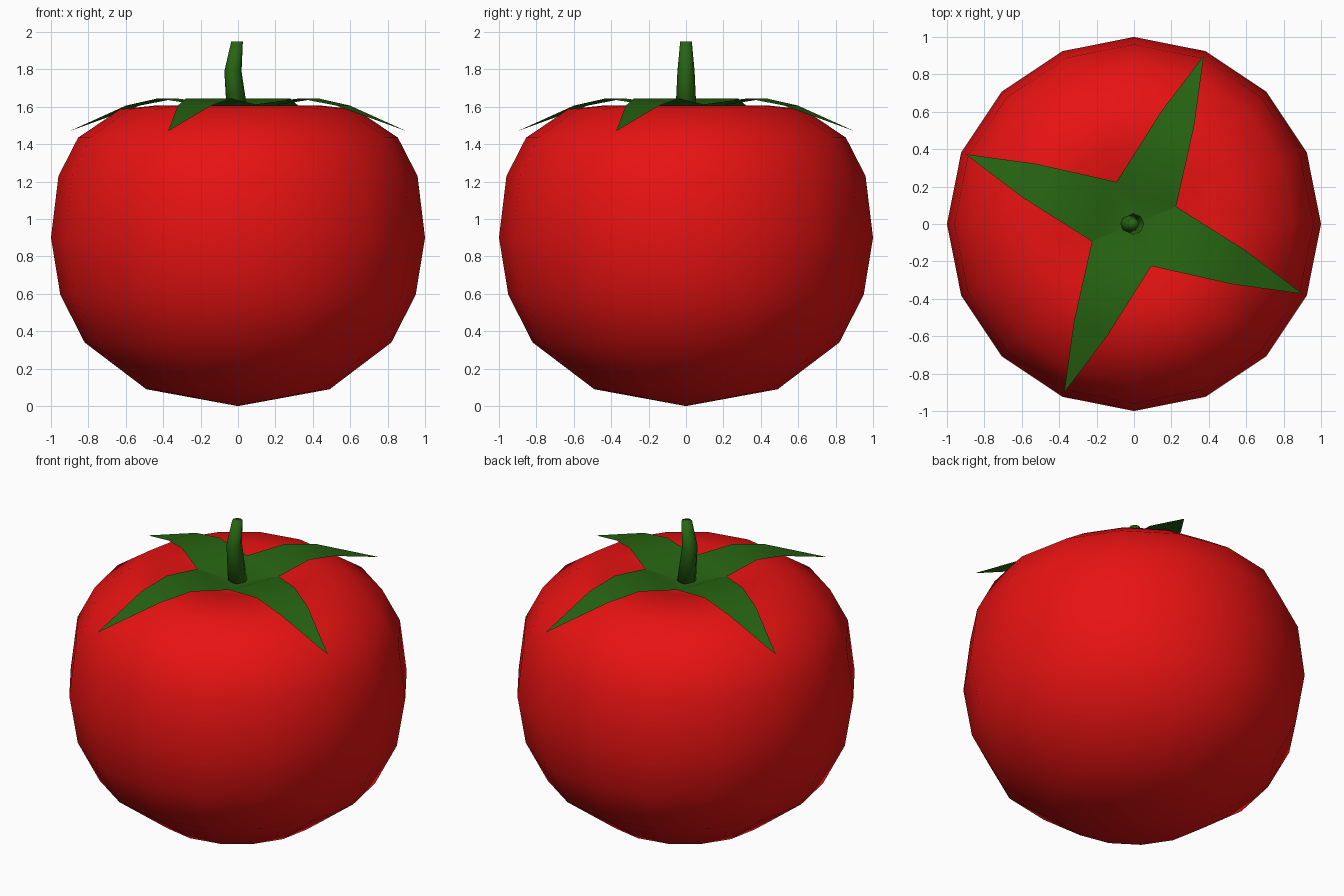
import bpy
from math import cos, sin, pi, radians

if "Cube" in bpy.data.objects:
    bpy.data.objects.remove(bpy.data.objects["Cube"])


def material(name, rgb):
    m = bpy.data.materials.new(name)
    m.diffuse_color = (*rgb, 1)
    m.use_nodes = True
    m.node_tree.nodes["Principled BSDF"].inputs["Base Color"].default_value = m.diffuse_color
    return m


def add_object(name, verts, faces, mat):
    me = bpy.data.meshes.new(name)
    me.from_pydata(verts, [], faces)
    me.polygons.foreach_set("use_smooth", [True] * len(faces))
    me.materials.append(mat)
    ob = bpy.data.objects.new(name, me)
    bpy.context.collection.objects.link(ob)
    return ob


def loft(rings, n):
    """Stack n-sided rings (x, z, radius) from bottom to top."""
    verts = [(x + r * cos(2 * pi * i / n), r * sin(2 * pi * i / n), z)
             for x, z, r in rings for i in range(n)]
    faces = [(k * n + i, k * n + (i + 1) % n, (k + 1) * n + (i + 1) % n, (k + 1) * n + i)
             for k in range(len(rings) - 1) for i in range(n)]
    return verts, faces


red = material("red_skin", (0.8, 0.006, 0.006))
green = material("green_leaf", (0.02, 0.13, 0.006))

# Fruit: 16-sided lathe, closed by a point at the bottom and in the top dimple
N = 16
profile = [(0.09, 0.49), (0.34, 0.82), (0.595, 0.95), (0.9, 1.0), (1.23, 0.96),
           (1.435, 0.855), (1.587, 0.63), (1.608, 0.43), (1.56, 0.2)]
verts, faces = loft([(0, z, r) for z, r in profile], N)
bottom, top = len(verts), len(verts) + 1
verts += [(0, 0, 0), (0, 0, 1.5)]
last = (len(profile) - 1) * N
for i in range(N):
    j = (i + 1) % N
    faces += [(bottom, j, i), (top, last + i, last + j)]
add_object("fruit", verts, faces, red)

# Calyx: four drooping leaves meeting in the dimple
verts, faces = [(0, 0, 1.55)], []
leaf = [(0.172, -0.172, 1.613), (0.172, 0.172, 1.613),
        (0.41, -0.131, 1.645), (0.41, 0.131, 1.645),
        (0.607, -0.097, 1.607), (0.607, 0.097, 1.607), (0.975, 0, 1.47)]
for k in range(4):
    a = radians(67.5 + 90 * k)
    b = len(verts)
    verts += [(u * cos(a) - v * sin(a), u * sin(a) + v * cos(a), z) for u, v, z in leaf]
    faces += [(0, b, b + 1), (b, b + 2, b + 3, b + 1),
              (b + 2, b + 4, b + 5, b + 3), (b + 4, b + 6, b + 5)]
add_object("calyx", verts, faces, green)

# Stem: bent, tapering, 8-sided
verts, faces = loft([(0, 1.53, 0.058), (-0.027, 1.79, 0.046), (-0.005, 1.95, 0.031)], 8)
faces += [tuple(range(16, 24)), tuple(range(7, -1, -1))]
add_object("stem", verts, faces, green)
